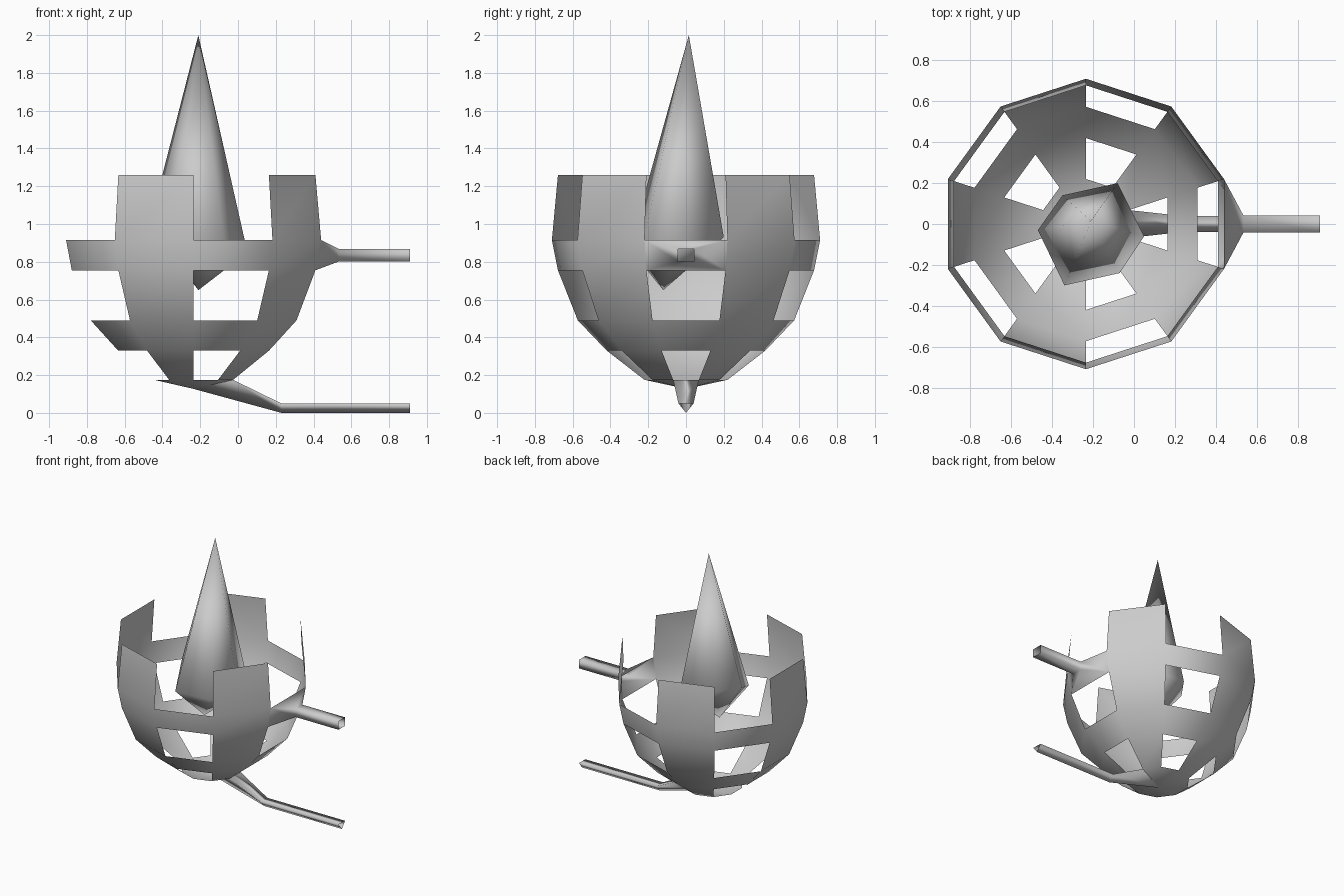
import bpy, math
from math import radians, cos, sin

if "Cube" in bpy.data.objects:
    bpy.data.objects.remove(bpy.data.objects["Cube"])

CX = -0.235   # bowl axis
N = 10        # bowl sides


def ring_point(r, z, i):
    a = radians(-18 + 36 * i)
    return (CX + r * cos(a), r * sin(a), z)


def make(name, verts, faces):
    mesh = bpy.data.meshes.new(name)
    mesh.from_pydata(verts, [], faces)
    mesh.update()
    mesh.polygons.foreach_set("use_smooth", [True] * len(mesh.polygons))
    ob = bpy.data.objects.new(name, mesh)
    bpy.context.collection.objects.link(ob)
    return ob


def tube(name, sections):
    """Open tube skinned through matching cross-sections."""
    n = len(sections[0])
    verts = [p for s in sections for p in s]
    faces = [(k * n + i, k * n + (i + 1) % n, (k + 1) * n + (i + 1) % n, (k + 1) * n + i)
             for k in range(len(sections) - 1) for i in range(n)]
    return make(name, verts, faces)


# Bowl: horizontal bands alternate between full hoops and every-other panels
profile = [(0.22, 0.175), (0.42, 0.33), (0.573, 0.49),
           (0.678, 0.755), (0.71, 0.915), (0.678, 1.26)]
verts = [ring_point(r, z, i) for r, z in profile for i in range(N)]
verts.append((CX, 0, 0.127))
faces = []
for k in range(len(profile) - 1):
    for i in range(N):
        open_panel = k % 2 == 0 and i % 2 == 0
        handle_socket = k == 3 and i == 0
        if not (open_panel or handle_socket):
            j = (i + 1) % N
            faces.append((k * N + i, k * N + j, (k + 1) * N + j, (k + 1) * N + i))
# Shallow bottom, left open where the lower arm leaves it
faces += [(len(verts) - 1, (i + 1) % N, i) for i in range(1, N)]
make("basket_bowl", verts, faces)

# Upper arm: flares from the hoop into a square bar
(r0, z0), (r1, z1) = profile[3], profile[4]
tube("upper_arm",
     [[ring_point(r0, z0, 0), ring_point(r0, z0, 1),
       ring_point(r1, z1, 1), ring_point(r1, z1, 0)]] +
     [[(x, -0.042, 0.802), (x, 0.042, 0.802), (x, 0.042, 0.868), (x, -0.042, 0.868)]
      for x in (0.535, 0.91)])

# Lower arm: triangular bar drawn out of the bowl bottom
r, z = profile[0]
tube("lower_arm",
     [[(CX, 0, 0.127), ring_point(r, z, 1), ring_point(r, z, 0)]] +
     [[(x, 0, 0.0), (x, 0.04, 0.05), (x, -0.04, 0.05)] for x in (0.23, 0.91)])

# Flame: tall six-sided crystal with a slightly tilted waist
waist = [(-0.47, -0.03, 0.99), (-0.34, -0.30, 0.87), (-0.07, -0.24, 0.85),
         (0.05, -0.06, 0.85), (-0.08, 0.20, 0.93), (-0.35, 0.14, 0.99)]
fverts = waist + [(-0.21, 0.015, 2.0), (-0.21, -0.12, 0.65)]
ffaces = []
for i in range(6):
    j = (i + 1) % 6
    ffaces += [(i, j, 6), (j, i, 7)]
make("flame", fverts, ffaces)
